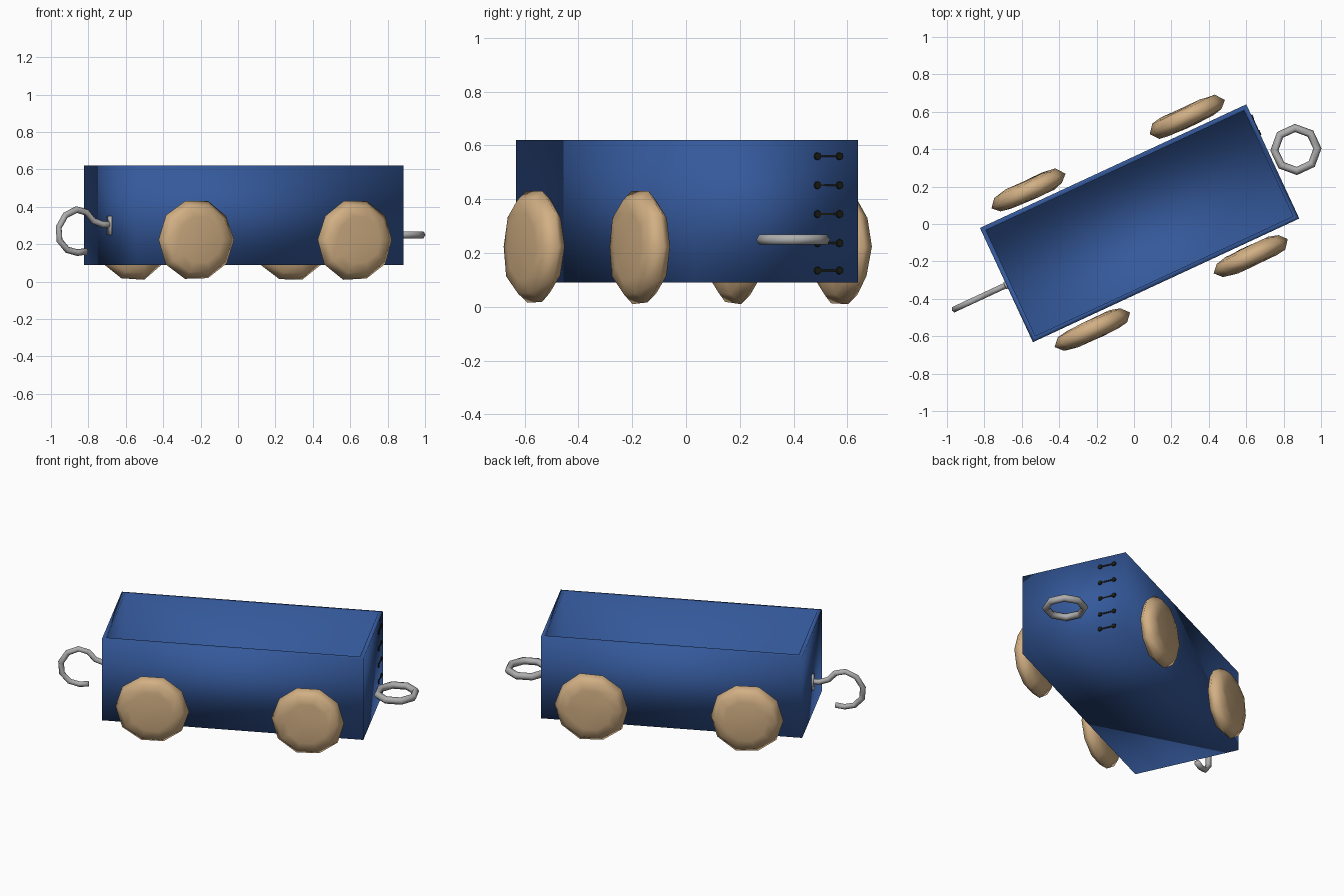
import bpy, bmesh, math, random
from mathutils import Matrix, Vector

if "Cube" in bpy.data.objects:
    bpy.data.objects.remove(bpy.data.objects["Cube"])

random.seed(4)
# the whole wagon is turned on the ground
TURN = Matrix.Translation((0.03, 0.004, 0)) @ Matrix.Rotation(math.radians(24.9), 4, 'Z')


def material(name, rgb):
    m = bpy.data.materials.new(name)
    m.diffuse_color = (*rgb, 1)
    m.use_nodes = True
    m.node_tree.nodes["Principled BSDF"].inputs["Base Color"].default_value = m.diffuse_color
    return m


BLUE = material("blue paint", (0.035, 0.10, 0.33))
WOOD = material("tan wood", (0.64, 0.43, 0.23))
STEEL = material("grey metal", (0.42, 0.42, 0.42))
DARK = material("dark iron", (0.012, 0.012, 0.008))


def finish(bm, name, mat, smooth=True):
    bmesh.ops.recalc_face_normals(bm, faces=bm.faces)
    bm.transform(TURN)
    me = bpy.data.meshes.new(name)
    bm.to_mesh(me)
    bm.free()
    me.materials.append(mat)
    for p in me.polygons:
        p.use_smooth = smooth
    ob = bpy.data.objects.new(name, me)
    bpy.context.collection.objects.link(ob)
    return ob


def add_box(bm, centre, size):
    m = Matrix.Translation(centre) @ Matrix.Diagonal((*size, 1))
    return bmesh.ops.create_cube(bm, size=1, matrix=m)['verts']


def tube(bm, path, r, sides=6):
    # sweep a round section along a path lying in the x-z plane
    rings = []
    for i, p in enumerate(path):
        a, b = Vector(path[max(i - 1, 0)]), Vector(path[min(i + 1, len(path) - 1)])
        t = (b - a).normalized()
        n = Vector((-t.y, t.x))
        ring = []
        for k in range(sides):
            c = 2 * math.pi * k / sides
            q = Vector(p) + n * r * math.cos(c)
            ring.append(bm.verts.new((q.x, r * math.sin(c), q.y)))
        rings.append(ring)
    for A, B in zip(rings, rings[1:]):
        for k in range(sides):
            j = (k + 1) % sides
            bm.faces.new((A[k], A[j], B[j], B[k]))
    bm.faces.new(rings[0])
    bm.faces.new(rings[-1])


# open tub: a box with the top inset and pushed down
L, W, Z0, Z1 = 1.57, 0.673, 0.09, 0.62
bm = bmesh.new()
add_box(bm, (0, 0, (Z0 + Z1) / 2), (L, W, Z1 - Z0))
bm.normal_update()
top = max(bm.faces, key=lambda f: f.calc_center_median().z)
bmesh.ops.inset_region(bm, faces=[top], thickness=0.035)
floor = bmesh.ops.extrude_discrete_faces(bm, faces=[top])['faces'][0]
for v in floor.verts:
    v.co.z = Z0 + 0.035
finish(bm, "wagon_tub", BLUE)

# four rough ten-sided wheels
PROFILE = [(0.13, 0.357), (0.185, 0.368), (0.222, 0.408), (0.185, 0.452), (0.13, 0.462)]
for u in (-0.467, 0.467):
    for side in (-1, 1):
        bm = bmesh.new()
        n = 10
        wob = [random.uniform(0.97, 1.02) for _ in range(n)]
        rings = []
        for r, y in PROFILE:
            rings.append([bm.verts.new((
                u + r * wob[k] * math.sin(2 * math.pi * (k + 0.5) / n),
                side * (y + random.uniform(-0.004, 0.004)),
                0.224 + r * wob[k] * math.cos(2 * math.pi * (k + 0.5) / n)))
                for k in range(n)])
        for A, B in zip(rings, rings[1:]):
            for k in range(n):
                j = (k + 1) % n
                bm.faces.new((A[k], A[j], B[j], B[k]))
        for ring, y in ((rings[0], 0.355), (rings[-1], 0.464)):
            hub = bm.verts.new((u, side * y, 0.224))
            for k in range(n):
                bm.faces.new((ring[k], ring[(k + 1) % n], hub))
        finish(bm, "wheel_%s_%s" % ("hook_end" if u < 0 else "ring_end",
                                    "front" if side < 0 else "back"), WOOD)

# coupling hook with its mounting plate
bm = bmesh.new()
tube(bm, [(-0.77, 0.305), (-0.83, 0.305), (-0.885, 0.325), (-0.925, 0.37),
          (-0.985, 0.385), (-1.05, 0.355), (-1.09, 0.29), (-1.085, 0.22),
          (-1.04, 0.17), (-0.98, 0.155), (-0.925, 0.162)], 0.018)
add_box(bm, (-0.789, 0, 0.30), (0.012, 0.04, 0.10))
finish(bm, "coupling_hook", STEEL)

# coupling ring, lying flat
bm = bmesh.new()
n, m = 8, 6
vs = [[bm.verts.new((
    0.924 + (0.115 + 0.022 * math.cos(2 * math.pi * k / m)) * math.cos(2 * math.pi * (i + 0.5) / n),
    0.006 + (0.115 + 0.022 * math.cos(2 * math.pi * k / m)) * math.sin(2 * math.pi * (i + 0.5) / n),
    0.25 + 0.022 * math.sin(2 * math.pi * k / m))) for k in range(m)] for i in range(n)]
for i in range(n):
    for k in range(m):
        A, B, j = vs[i], vs[(i + 1) % n], (k + 1) % m
        bm.faces.new((A[k], A[j], B[j], B[k]))
finish(bm, "coupling_ring", STEEL)

# ladder rungs with a stud at each end, almost flush with the end wall
bm = bmesh.new()
for z in (0.135, 0.237, 0.345, 0.452, 0.56):
    add_box(bm, (L / 2, 0.215, z), (0.006, 0.09, 0.007))
    for v in (0.17, 0.26):
        bmesh.ops.create_cone(
            bm, cap_ends=True, segments=8, radius1=0.017, radius2=0.013, depth=0.012,
            matrix=Matrix.Translation((L / 2, v, z)) @ Matrix.Rotation(math.pi / 2, 4, 'Y'))
finish(bm, "end_ladder", DARK, smooth=False)
